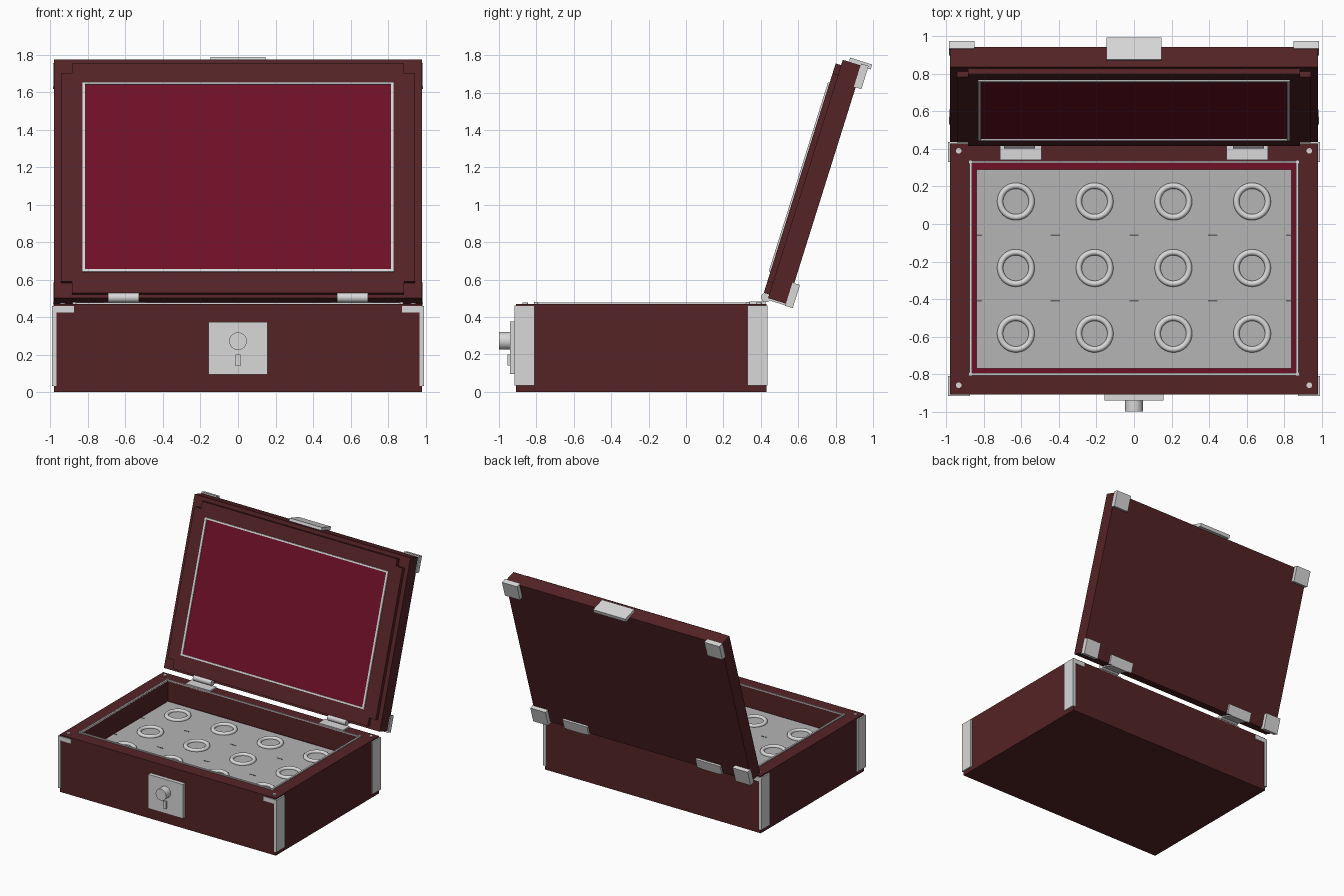
import bpy, bmesh, math
from mathutils import Matrix, Vector

if "Cube" in bpy.data.objects:
    bpy.data.objects.remove(bpy.data.objects["Cube"])


def material(name, rgb):
    m = bpy.data.materials.new(name)
    m.diffuse_color = (*rgb, 1)
    m.use_nodes = True
    m.node_tree.nodes["Principled BSDF"].inputs["Base Color"].default_value = m.diffuse_color
    return m


WOOD = material("dark_red_wood", (0.089, 0.017, 0.019))
VELVET = material("crimson_velvet", (0.16, 0.005, 0.02))
METAL = material("silver_metal", (0.69, 0.69, 0.69))
TRAY = material("grey_tray", (0.46, 0.46, 0.46))
SLOT = material("dark_slot", (0.13, 0.13, 0.13))

# Lid space: x across, y outward through the lid, z up along the lid
LID = Matrix.Translation((0, 0.41, 0.51)) @ Matrix.Rotation(math.radians(-17.4), 4, 'X')
WORLD = Matrix.Identity(4)


def finish(name, bm, mat, space=WORLD):
    bmesh.ops.recalc_face_normals(bm, faces=bm.faces)
    me = bpy.data.meshes.new(name)
    bm.to_mesh(me)
    bm.free()
    me.materials.append(mat)
    ob = bpy.data.objects.new(name, me)
    bpy.context.collection.objects.link(ob)
    ob.matrix_world = space
    return ob


def box(name, x, y, z, mat, space=WORLD):
    bm = bmesh.new()
    size = Matrix.Diagonal((x[1] - x[0], y[1] - y[0], z[1] - z[0], 1))
    mid = Matrix.Translation((sum(x) / 2, sum(y) / 2, sum(z) / 2))
    bmesh.ops.create_cube(bm, size=1, matrix=mid @ size)
    return finish(name, bm, mat, space)


def pair(name, x, y, z, mat, space=WORLD):
    """A box and its mirror image across x = 0."""
    box(name + "_right", x, y, z, mat, space)
    box(name + "_left", (-x[1], -x[0]), y, z, mat, space)


def frame(name, outer, inner, z, mat, space=WORLD):
    """Rectangular ring; outer and inner are (half width, y0, y1)."""
    bm = bmesh.new()
    loops = []
    for (hx, y0, y1), h in ((outer, z[0]), (outer, z[1]), (inner, z[1]), (inner, z[0])):
        loops.append([bm.verts.new((px, py, h)) for px, py in
                      ((-hx, y0), (hx, y0), (hx, y1), (-hx, y1))])
    for a in range(4):
        p, q = loops[a], loops[(a + 1) % 4]
        for i in range(4):
            j = (i + 1) % 4
            bm.faces.new((p[i], p[j], q[j], q[i]))
    return finish(name, bm, mat, space)


def cylinder(name, centre, r, length, axis, mat, sides=32):
    bm = bmesh.new()
    rot = Vector((0, 0, 1)).rotation_difference(Vector(axis)).to_matrix().to_4x4()
    bmesh.ops.create_cone(bm, cap_ends=True, segments=sides, radius1=r, radius2=r,
                          depth=length, matrix=Matrix.Translation(centre) @ rot)
    return smooth(finish(name, bm, mat))


def smooth(ob):
    bpy.ops.object.select_all(action='DESELECT')
    ob.select_set(True)
    bpy.context.view_layer.objects.active = ob
    bpy.ops.object.shade_smooth_by_angle(angle=math.radians(40))
    return ob


# Case body: walls, floor and lining
opening = (0.865, -0.795, 0.325)
frame("case_walls", (0.98, -0.91, 0.43), opening, (0, 0.47), WOOD)
box("case_floor", (-0.865, 0.865), (-0.795, 0.325), (0, 0.29), WOOD)
box("case_lining", (-0.865, 0.865), (-0.795, 0.325), (0.29, 0.305), VELVET)
frame("rim_trim", (0.878, -0.807, 0.337), opening, (0.465, 0.478), METAL)
for x in (-0.872, 0.872):
    for y in (-0.801, 0.331):
        cylinder("trim_corner", (x, y, 0.474), 0.011, 0.014, (0, 0, 1), METAL, 12)

# Tray with ring holders and divider slots
box("tray", (-0.84, 0.84), (-0.77, 0.29), (0.30, 0.322), TRAY)
for x in (-0.63, -0.21, 0.21, 0.63):
    for y in (-0.585, -0.235, 0.12):
        bpy.ops.mesh.primitive_torus_add(location=(x, y, 0.326), major_radius=0.084,
                                         minor_radius=0.016, major_segments=40,
                                         minor_segments=10)
        ring = bpy.context.object
        ring.name = "holder_ring"
        ring.data.materials.append(METAL)
        smooth(ring)
        cylinder("holder_seat", (x, y, 0.322), 0.07, 0.006, (0, 0, 1), TRAY)
for y in (-0.41, -0.06):
    for x in (-0.42, 0, 0.42):
        box("tray_slot", (x - 0.025, x + 0.025), (y - 0.004, y + 0.004), (0.32, 0.324), SLOT)
    pair("tray_edge_slot", (0.81, 0.838), (y - 0.004, y + 0.004), (0.32, 0.324), SLOT)

# Corner guards of the case: side plate, slim edge and top tab
for label, outer, inner in (("front", -0.917, -0.81), ("back", 0.437, 0.33)):
    s = -1 if outer < 0 else 1
    side = tuple(sorted((outer, inner)))
    face = tuple(sorted((outer, outer - s * 0.012)))
    pair(label + "_guard_side", (0.975, 0.992), side, (0.033, 0.46), METAL)
    pair(label + "_guard_edge", (0.967, 0.992), face, (0.033, 0.46), METAL)
    pair(label + "_guard_tab", (0.875, 0.97), face, (0.425, 0.46), METAL)

# Rim studs
for x in (-0.935, 0.935):
    for y in (-0.86, 0.39):
        cylinder("rim_stud", (x, y, 0.472), 0.015, 0.01, (0, 0, 1), METAL, 16)

# Lock: plate, barrel and key slot
box("lock_plate", (-0.157, 0.157), (-0.94, -0.905), (0.095, 0.375), METAL)
cylinder("lock_barrel", (0, -0.968, 0.272), 0.047, 0.064, (0, 1, 0), METAL)
box("lock_slot", (-0.013, 0.013), (-0.955, -0.935), (0.14, 0.20), METAL)

# Lid slab and raised inner face with notched corners
box("lid_slab", (-0.98, 0.98), (0.03, 0.14), (0, 1.335), WOOD, LID)
half = [(0.885, 0.02), (0.885, 0.085), (0.945, 0.085),
        (0.945, 1.25), (0.885, 1.25), (0.885, 1.305)]
outline = half + [(-x, z) for x, z in reversed(half)]
bm = bmesh.new()
base = bm.faces.new([bm.verts.new((x, 0, z)) for x, z in outline])
ext = bmesh.ops.extrude_face_region(bm, geom=[base])
bmesh.ops.translate(bm, vec=(0, 0.032, 0),
                    verts=[v for v in ext["geom"] if isinstance(v, bmesh.types.BMVert)])
if not base.is_valid or not any(all(v.co.y == 0 for v in f.verts) for f in bm.faces):
    bm.faces.new([v for v in bm.verts if v.co.y == 0])
finish("lid_inner_face", bm, WOOD, LID)

# Lid lining panel and its silver border
box("lid_panel", (-0.82, 0.82), (-0.003, 0.004), (0.15, 1.185), VELVET, LID)
pair("lid_border_side", (0.815, 0.832), (-0.009, 0.004), (0.137, 1.197), METAL, LID)
for name, z in (("lid_border_bottom", 0.137), ("lid_border_top", 1.184)):
    box(name, (-0.815, 0.815), (-0.009, 0.004), (z, z + 0.013), METAL, LID)

# Lid corner guards and latch
pair("lid_guard_lower", (0.85, 0.987), (0.13, 0.172), (-0.012, 0.118), METAL, LID)
pair("lid_guard_upper", (0.85, 0.987), (0.13, 0.172), (1.215, 1.345), METAL, LID)
box("lid_latch", (-0.147, 0.147), (0.065, 0.188), (1.33, 1.358), METAL, LID)

# Hinges: rim leaf, lid leaf and knuckle
pair("hinge_rim_leaf", (0.492, 0.715), (0.34, 0.425), (0.468, 0.482), METAL)
pair("hinge_lid_leaf", (0.492, 0.715), (0.135, 0.155), (-0.006, 0.075), METAL, LID)
pair("hinge_lid_edge", (0.53, 0.69), (0.03, 0.155), (-0.01, 0.002), METAL, LID)
for x in (-0.61, 0.61):
    cylinder("hinge_knuckle", (x, 0.428, 0.505), 0.026, 0.165, (1, 0, 0), METAL, 20)
